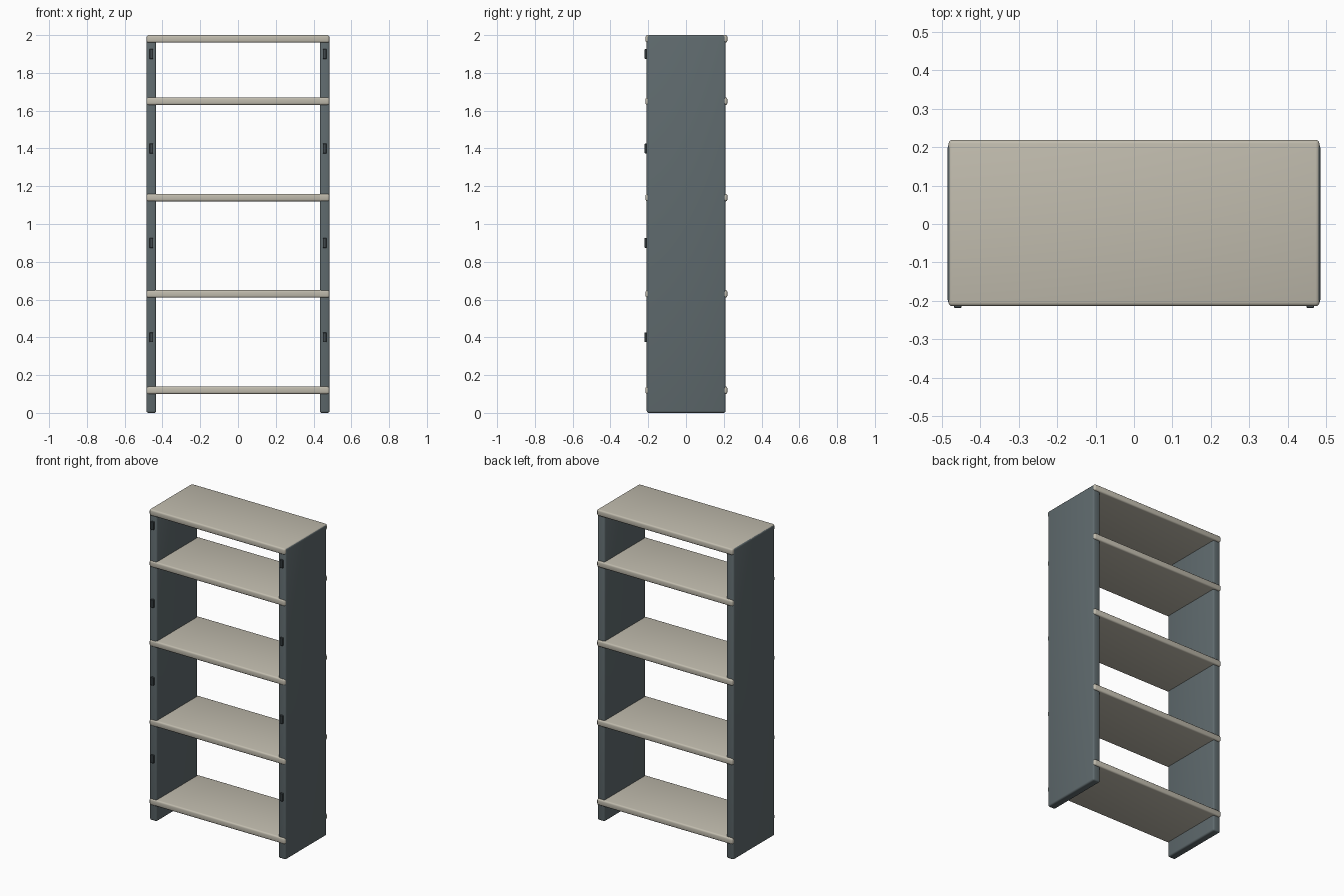
import bpy
import math

cube = bpy.data.objects.get("Cube")
if cube:
    bpy.data.objects.remove(cube, do_unlink=True)


def make_material(name, rgb):
    mat = bpy.data.materials.new(name)
    mat.use_nodes = True
    color = (*rgb, 1.0)
    mat.diffuse_color = color
    mat.node_tree.nodes["Principled BSDF"].inputs["Base Color"].default_value = color
    return mat


slate = make_material("slate grey", (0.115, 0.145, 0.155))
beige = make_material("warm beige", (0.53, 0.50, 0.42))
dark = make_material("dark slate", (0.05, 0.065, 0.072))


def rounded_box(name, low, high, bevel, mat, segments=3):
    """Box between two corners with rounded edges."""
    center = [(a + b) / 2 for a, b in zip(low, high)]
    size = [b - a for a, b in zip(low, high)]
    bpy.ops.mesh.primitive_cube_add(size=1, location=center)
    obj = bpy.context.object
    obj.name = obj.data.name = name
    obj.scale = size
    bpy.ops.object.transform_apply(location=False, rotation=False, scale=True)
    mod = obj.modifiers.new("rounding", "BEVEL")
    mod.width = bevel
    mod.segments = segments
    bpy.ops.object.modifier_apply(modifier=mod.name)
    obj.data.materials.append(mat)
    bpy.ops.object.shade_smooth_by_angle(angle=math.radians(35))
    return obj


inner, outer = 0.433, 0.485
front, back = -0.208, 0.209
pin_heights = (0.4, 0.9, 1.4, 1.9)

# Side panels with a column of small pins on the front edge
for label, side in (("left", 1), ("right", -1)):
    x0, x1 = sorted((side * inner, side * outer))
    rounded_box(f"{label}_side_panel", (x0, front, 0), (x1, back, 1.998), 0.01, slate)
    mid = (x0 + x1) / 2
    for i, z in enumerate(pin_heights, 1):
        rounded_box(f"{label}_front_pin_{i}", (mid - 0.01, -0.219, z - 0.026),
                    (mid + 0.01, -0.2, z + 0.026), 0.002, dark, 1)

# Shelves, slightly deeper than the panels
for i, z in enumerate((0.12, 0.63, 1.14, 1.65, 1.98), 1):
    rounded_box(f"shelf_{i}", (-0.483, -0.214, z - 0.02),
                (0.483, 0.219, z + 0.02), 0.01, beige)
